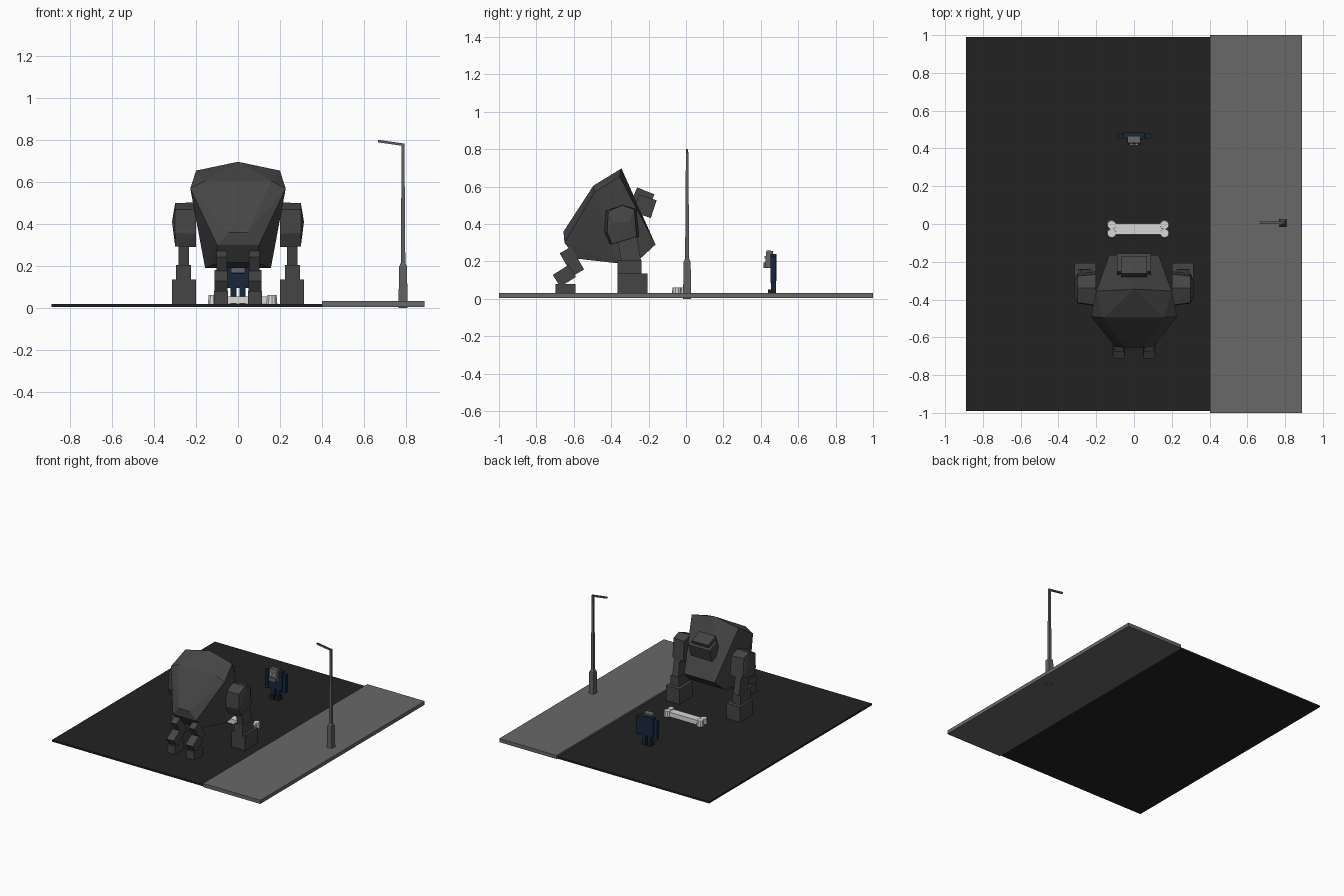
import bpy, bmesh, math
from mathutils import Matrix, Vector

if "Cube" in bpy.data.objects:
    bpy.data.objects.remove(bpy.data.objects["Cube"])


def material(name, rgb):
    m = bpy.data.materials.new(name)
    m.diffuse_color = (*rgb, 1)
    m.use_nodes = True
    m.node_tree.nodes["Principled BSDF"].inputs["Base Color"].default_value = m.diffuse_color
    return m


ASPHALT = material("asphalt", (0.016, 0.016, 0.016))
PAVING = material("paving grey", (0.14, 0.14, 0.14))
METAL = material("lamp metal", (0.12, 0.12, 0.12))
HIDE = material("beast hide", (0.06, 0.06, 0.06))
BONE = material("bone white", (0.68, 0.68, 0.66))
NAVY = material("navy cloth", (0.009, 0.02, 0.048))
GREY = material("head grey", (0.13, 0.13, 0.13))
BLACK = material("black shoes", (0.012, 0.012, 0.014))


def finish(name, bm, mat):
    bmesh.ops.recalc_face_normals(bm, faces=bm.faces)
    me = bpy.data.meshes.new(name)
    bm.to_mesh(me)
    bm.free()
    me.materials.append(mat)
    ob = bpy.data.objects.new(name, me)
    bpy.context.collection.objects.link(ob)
    return ob


def box(name, lo, hi, mat, pitch=0, taper=1.0):
    """Box between two corners, tilted about x, with the top scaled by taper."""
    c = [(a + b) / 2 for a, b in zip(lo, hi)]
    s = [b - a for a, b in zip(lo, hi)]
    bm = bmesh.new()
    bmesh.ops.create_cube(bm, size=1)
    for v in bm.verts:
        if v.co.z > 0:
            v.co.x *= taper
            v.co.y *= taper
    bmesh.ops.transform(bm, verts=bm.verts, matrix=Matrix.Translation(c)
                        @ Matrix.Rotation(math.radians(pitch), 4, 'X')
                        @ Matrix.Diagonal((*s, 1)))
    return finish(name, bm, mat)


def hull(name, pts, mat):
    bm = bmesh.new()
    for p in pts:
        bm.verts.new(p)
    res = bmesh.ops.convex_hull(bm, input=bm.verts)
    loose = [v for v in bm.verts if not v.link_faces]
    bmesh.ops.delete(bm, geom=loose, context='VERTS')
    bmesh.ops.dissolve_limit(bm, angle_limit=0.03, verts=bm.verts, edges=bm.edges)
    return finish(name, bm, mat)


def both(name, lo, hi, mat, **kw):
    """Mirrored pair of boxes."""
    box(name + "_right", lo, hi, mat, **kw)
    box(name + "_left", (-hi[0], lo[1], lo[2]), (-lo[0], hi[1], hi[2]), mat, **kw)


# Street
box("road", (-0.89, -0.99, 0.004), (0.402, 0.99, 0.018), ASPHALT)
box("pavement", (0.402, -1, 0.004), (0.89, 1, 0.032), PAVING)

# Street lamp
LX, LY = 0.788, 0.006
box("lamp_base", (LX - 0.022, LY - 0.022, 0), (LX + 0.022, LY + 0.022, 0.2), METAL, taper=0.85)
box("lamp_collar", (LX - 0.017, LY - 0.017, 0.2), (LX + 0.017, LY + 0.017, 0.215), METAL, taper=0.6)
box("lamp_pole", (LX - 0.011, LY - 0.011, 0.2), (LX + 0.011, LY + 0.011, 0.785), METAL, taper=0.6)
hull("lamp_arm", [(x, LY + dy, z + dz) for x, z in ((0.668, 0.796), (0.795, 0.778))
                  for dy in (-0.006, 0.006) for dz in (-0.006, 0.006)], METAL)

# Beast body: half profile points mirrored across x
half = [(0, -0.345, 0.697), (0.2, -0.355, 0.655), (0.13, -0.163, 0.29),
        (0.155, -0.25, 0.21), (0.157, -0.365, 0.19),
        (0.16, -0.495, 0.605), (0.228, -0.49, 0.57),
        (0.045, -0.655, 0.36), (0.1, -0.65, 0.3), (0.09, -0.585, 0.215)]
hull("beast_body", [(s * x, y, z) for x, y, z in half for s in (1, -1)], HIDE)

# Beast head
box("beast_skull", (-0.07, -0.28, 0.5), (0.07, -0.18, 0.58), HIDE, pitch=-22)
box("beast_jaw", (-0.09, -0.27, 0.445), (0.09, -0.17, 0.545), HIDE, pitch=-18)

# Beast shoulders and front legs
side = [(-0.43, 0.47), (-0.34, 0.503), (-0.265, 0.48), (-0.25, 0.33), (-0.405, 0.29), (-0.435, 0.355)]
for s, n in ((1, "right"), (-1, "left")):
    pts = [(s * 0.2, y, z) for y, z in side]
    pts += [(s * 0.3, -0.34 + (y + 0.34) * 0.85, 0.4 + (z - 0.4) * 0.97) for y, z in side]
    pts += [(s * 0.315, -0.34 + (y + 0.34) * 0.5, z) for y, z in ((-0.43, 0.41), (-0.26, 0.41))]
    hull("shoulder_" + n, pts, HIDE)
both("upper_foreleg", (0.235, -0.355, 0.18), (0.285, -0.25, 0.33), HIDE, pitch=10)
both("lower_foreleg", (0.225, -0.367, 0.12), (0.297, -0.237, 0.205), HIDE)
both("front_foot", (0.2, -0.365, 0.018), (0.315, -0.207, 0.135), HIDE)

# Beast hind legs
both("hind_thigh", (0.053, -0.645, 0.13), (0.103, -0.575, 0.27), HIDE, pitch=30)
both("hind_shank", (0.05, -0.7, 0.085), (0.112, -0.6, 0.16), HIDE, pitch=32)
both("hind_foot", (0.047, -0.698, 0.018), (0.115, -0.592, 0.08), HIDE)

# Bone: shaft flaring into two lobes at each end
BX, BY = 0.022, -0.027
box("bone_shaft", (BX - 0.14, BY - 0.03, 0.02), (BX + 0.14, BY + 0.03, 0.054), BONE, taper=0.96)
for i, (sx, sy) in enumerate(((1, 1), (1, -1), (-1, 1), (-1, -1))):
    bm = bmesh.new()
    bmesh.ops.create_cone(bm, cap_ends=True, segments=10, radius1=0.027, radius2=0.023, depth=0.042,
                          matrix=Matrix.Translation((BX + sx * 0.14, BY + sy * 0.022, 0.04)))
    finish("bone_lobe_%d" % (i + 1), bm, BONE)

# Small standing figure facing the beast
box("figure_torso", (-0.058, 0.452, 0.095), (0.058, 0.484, 0.24), NAVY)
both("figure_arm", (0.06, 0.453, 0.085), (0.088, 0.48, 0.225), NAVY)
both("figure_leg", (0.008, 0.455, 0.045), (0.035, 0.482, 0.1), NAVY)
both("figure_shoe", (0.006, 0.438, 0.018), (0.037, 0.48, 0.05), BLACK)
box("figure_head", (-0.034, 0.425, 0.165), (0.034, 0.462, 0.258), GREY, pitch=-6)
box("figure_chin", (-0.025, 0.415, 0.165), (0.025, 0.43, 0.195), GREY)
both("figure_eye", (0.008, 0.419, 0.215), (0.022, 0.427, 0.23), BONE)
